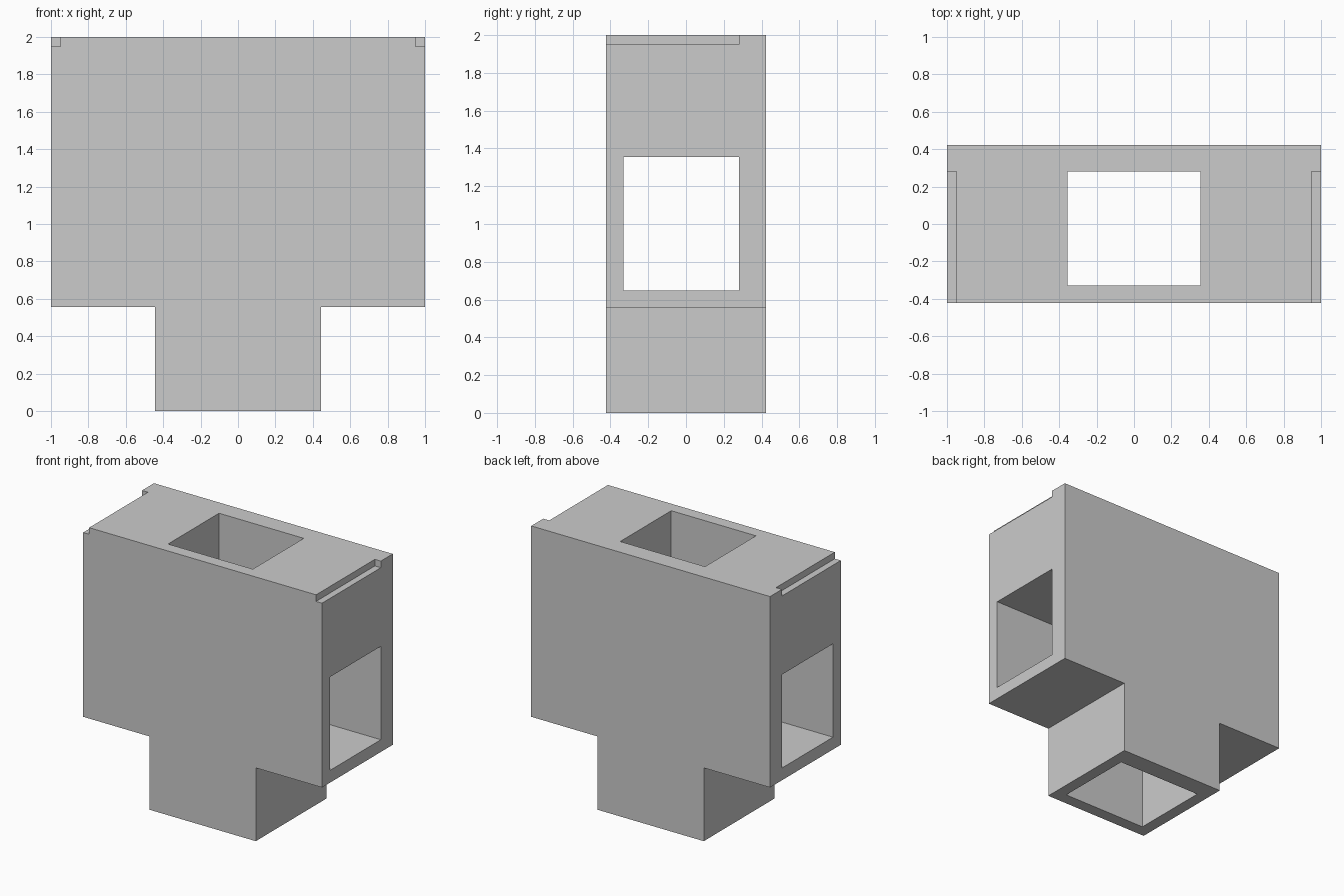
import bpy, bmesh

if "Cube" in bpy.data.objects:
    bpy.data.objects.remove(bpy.data.objects["Cube"])

W = 0.423          # half depth of the block
BACK = 0.28        # inner face of the thick back wall
FRONT = -0.33      # inner face of the front wall


def prism(name, outline, y0, y1):
    """Extrude an x-z outline from y0 to y1."""
    bm = bmesh.new()
    face = bm.faces.new([bm.verts.new((x, y0, z)) for x, z in outline])
    ext = bmesh.ops.extrude_face_region(bm, geom=[face])
    verts = [g for g in ext["geom"] if isinstance(g, bmesh.types.BMVert)]
    bmesh.ops.translate(bm, verts=verts, vec=(0, y1 - y0, 0))
    bmesh.ops.recalc_face_normals(bm, faces=bm.faces[:])
    mesh = bpy.data.meshes.new(name)
    bm.to_mesh(mesh)
    bm.free()
    obj = bpy.data.objects.new(name, mesh)
    bpy.context.collection.objects.link(obj)
    return obj


def rect(x0, x1, z0, z1):
    return [(x0, z0), (x1, z0), (x1, z1), (x0, z1)]


def cut(target, cutter):
    mod = target.modifiers.new(cutter.name, 'BOOLEAN')
    mod.operation = 'DIFFERENCE'
    mod.solver = 'EXACT'
    mod.object = cutter
    bpy.context.view_layer.objects.active = target
    bpy.ops.object.modifier_apply(modifier=mod.name)
    bpy.data.objects.remove(cutter)


# T-shaped body: wide block on a narrower stem
half = [(0.445, 0), (0.445, 0.555), (1, 0.555), (1, 2)]
body = prism("duct_body", half + [(-x, z) for x, z in reversed(half)], -W, W)

# Crossing square passages, open at both sides, top and bottom
a, lo, hi, end = 0.355, 0.648, 1.355, 1.2
right = [(a, -0.2), (a, lo), (end, lo), (end, hi), (a, hi), (a, 2.2)]
cut(body, prism("passage_cutter",
                right + [(-x, z) for x, z in reversed(right)], FRONT, BACK))

# Rebates along the upper side edges, stopping at the back wall
for s in (-1, 1):
    x0, x1 = sorted((0.95 * s, 1.1 * s))
    cut(body, prism("rebate_cutter", rect(x0, x1, 1.95, 2.1), -0.6, BACK))
